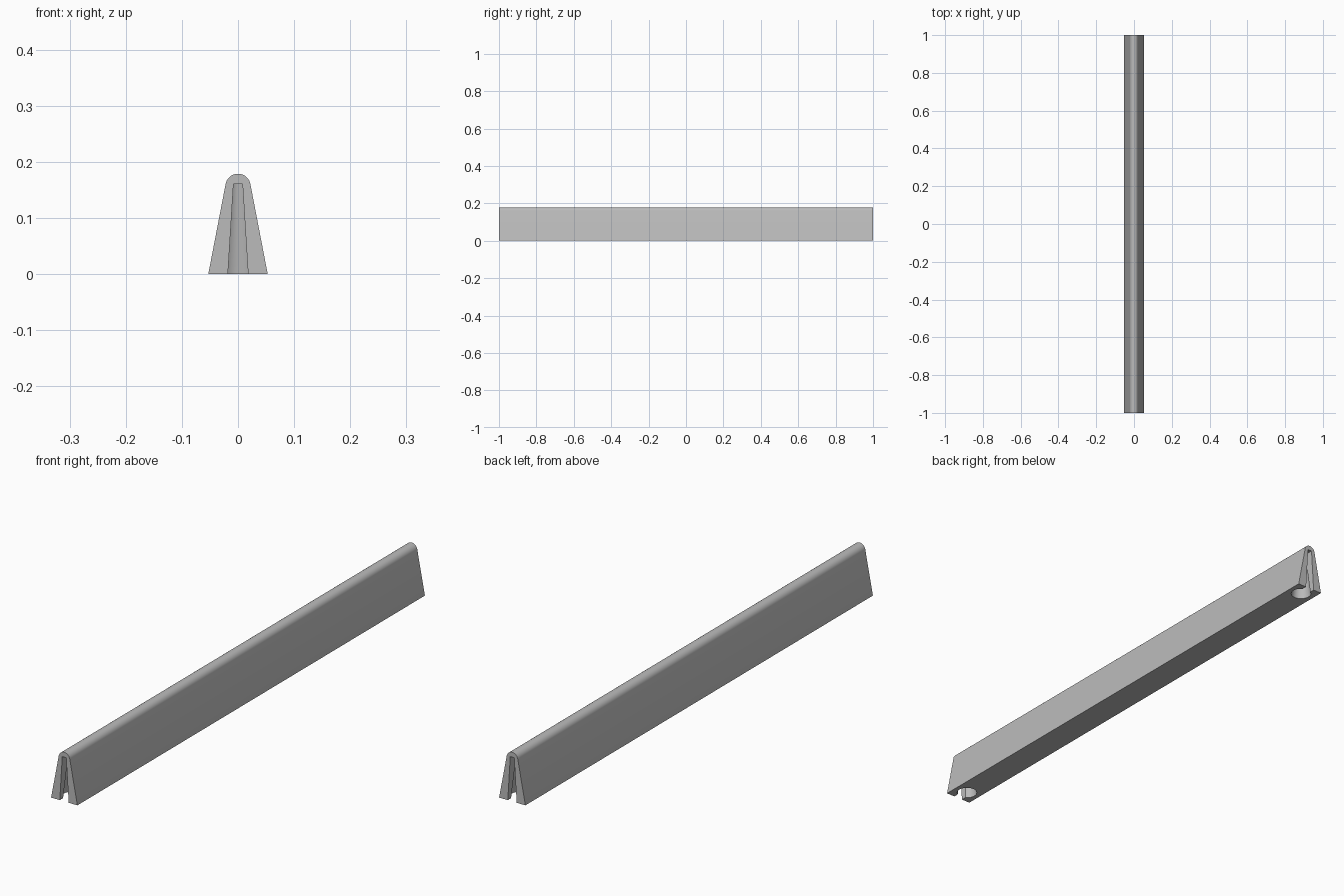
import bpy
import bmesh
import math

cube = bpy.data.objects.get("Cube")
if cube:
    bpy.data.objects.remove(cube, do_unlink=True)

grey = bpy.data.materials.new("plain grey")
grey.use_nodes = True
colour = (0.5, 0.5, 0.5, 1)
grey.diffuse_color = colour
grey.node_tree.nodes["Principled BSDF"].inputs["Base Color"].default_value = colour

HEIGHT, FOOT, ROUND = 0.179, 0.053, 0.0225
HOLE_TOP, HOLE_Y, BELOW = 0.161, 0.95, -0.02


def finish(name, bm):
    bmesh.ops.recalc_face_normals(bm, faces=bm.faces)
    mesh = bpy.data.meshes.new(name)
    bm.to_mesh(mesh)
    bm.free()
    mesh.materials.append(grey)
    obj = bpy.data.objects.new(name, mesh)
    bpy.context.collection.objects.link(obj)
    return obj


def prism(name, outline, y0, y1):
    """Extrude an x-z outline along y."""
    bm = bmesh.new()
    face = bm.faces.new([bm.verts.new((x, y0, z)) for x, z in outline])
    grown = bmesh.ops.extrude_face_region(bm, geom=[face])["geom"]
    verts = [v for v in grown if isinstance(v, bmesh.types.BMVert)]
    bmesh.ops.translate(bm, verts=verts, vec=(0, y1 - y0, 0))
    return finish(name, bm)


def taper(bottom, top):
    """Width at the cutter's lower end, continued below the foot."""
    return bottom + (top - bottom) * BELOW / HOLE_TOP


def cone(name, bottom, top, y):
    bm = bmesh.new()
    bmesh.ops.create_cone(bm, cap_ends=True, segments=48,
                          radius1=taper(bottom, top), radius2=top,
                          depth=HOLE_TOP - BELOW)
    bmesh.ops.translate(bm, verts=bm.verts, vec=(0, y, (HOLE_TOP + BELOW) / 2))
    return finish(name, bm)


# Tapered bar with a rounded ridge
lean = math.radians(10.8)
steps = 24
outline = [(-FOOT, 0), (FOOT, 0)]
for i in range(steps + 1):
    a = lean + (math.pi - 2 * lean) * i / steps
    outline.append((ROUND * math.cos(a), HEIGHT - ROUND + ROUND * math.sin(a)))
bar = prism("tapered_bar", outline, -1, 1)

# Tapered keyhole slots at both ends
low, high = taper(0.018, 0.008), 0.008
slot = [(-low, BELOW), (low, BELOW), (high, HOLE_TOP), (-high, HOLE_TOP)]
cutters = []
for side, end in ((-1, "front"), (1, "back")):
    cutters.append(prism(end + "_slot_cutter", slot, side * HOLE_Y, side * 1.1))
    cutters.append(cone(end + "_hole_cutter", 0.036, 0.016, side * HOLE_Y))

bpy.context.view_layer.objects.active = bar
for cutter in cutters:
    cutter.hide_render = True
    mod = bar.modifiers.new(cutter.name, "BOOLEAN")
    mod.operation = "DIFFERENCE"
    mod.solver = "EXACT"
    mod.object = cutter
    bpy.ops.object.modifier_apply(modifier=mod.name)
for cutter in cutters:
    bpy.data.objects.remove(cutter, do_unlink=True)

# Smooth ridge and holes, sharp corners
bpy.ops.object.select_all(action="DESELECT")
bar.select_set(True)
bpy.ops.object.shade_smooth_by_angle(angle=math.radians(30))
